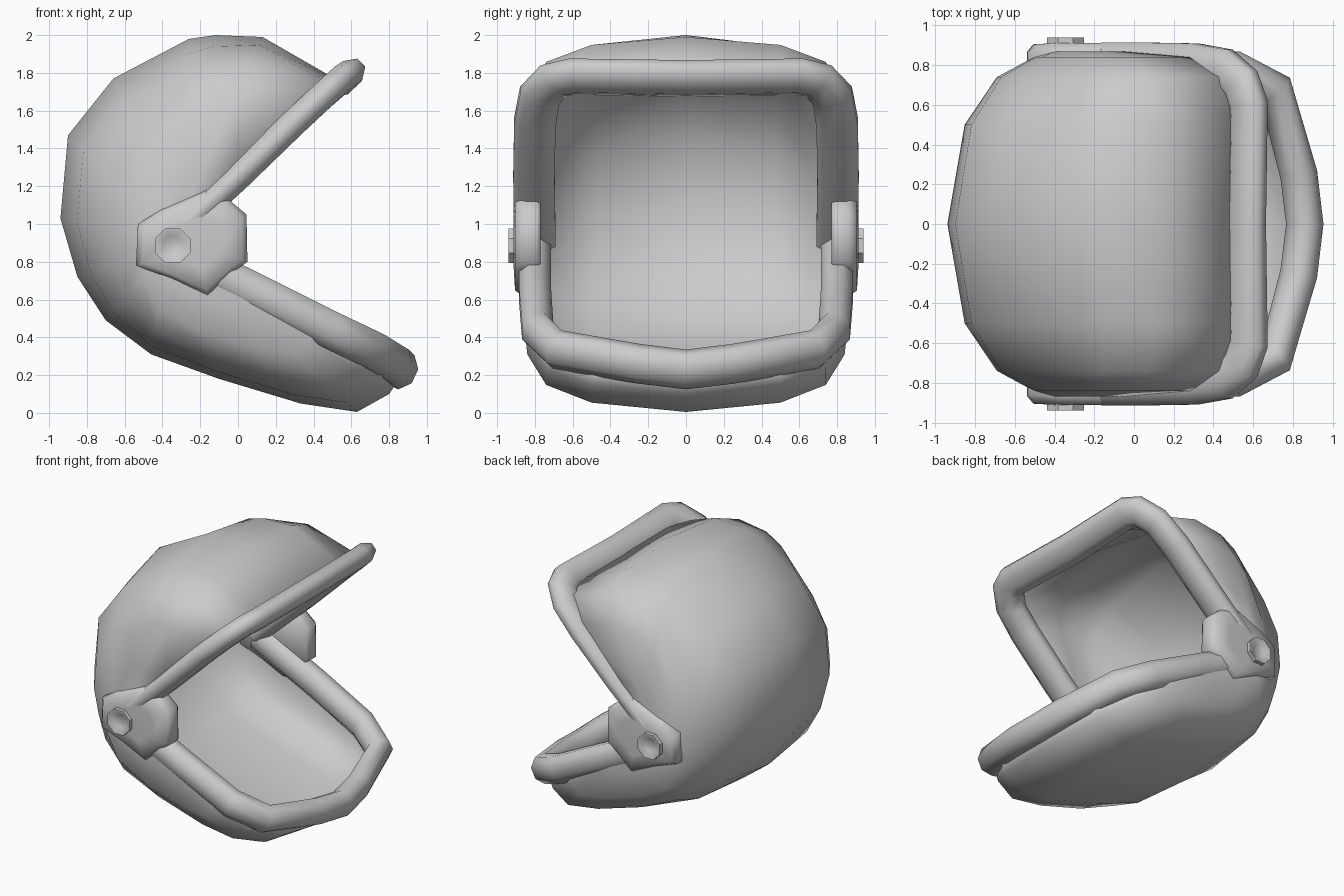
import bpy, bmesh, math
from mathutils import Vector

cube = bpy.data.objects.get("Cube")
if cube:
    bpy.data.objects.remove(cube, do_unlink=True)

grey = bpy.data.materials.new("plain grey")
grey.use_nodes = True
COLOUR = (0.6, 0.6, 0.6, 1)
grey.diffuse_color = COLOUR
grey.node_tree.nodes["Principled BSDF"].inputs["Base Color"].default_value = COLOUR


def loft(name, rings, closed, caps=False, angle=50, pivot=None):
    """Join rings of points into a smooth shaded mesh object."""
    bm = bmesh.new()
    rows = [[bm.verts.new(p) for p in ring] for ring in rings]
    n = len(rows[0])
    for a, b in zip(rows, rows[1:]):
        for i in range(n if closed else n - 1):
            j = (i + 1) % n
            bm.faces.new((a[i], a[j], b[j], b[i]))
    if caps:
        bm.faces.new(rows[0])
        bm.faces.new(rows[-1])
    bmesh.ops.remove_doubles(bm, verts=bm.verts, dist=0.0005)
    bmesh.ops.recalc_face_normals(bm, faces=bm.faces)
    # Open surfaces must face away from their pivot
    if pivot and sum(f.normal.dot(f.calc_center_median() - pivot) for f in bm.faces) < 0:
        bmesh.ops.reverse_faces(bm, faces=bm.faces)
    mesh = bpy.data.meshes.new(name)
    bm.to_mesh(mesh)
    bm.free()
    mesh.materials.append(grey)
    obj = bpy.data.objects.new(name, mesh)
    bpy.context.collection.objects.link(obj)
    bpy.ops.object.select_all(action='DESELECT')
    obj.select_set(True)
    bpy.context.view_layer.objects.active = obj
    bpy.ops.object.shade_smooth_by_angle(angle=math.radians(angle))
    return obj


# Shell: sections fanned around the hinge axis, each with its x, z and roundness
HINGE = Vector((-0.36, 0, 0.9))
outline = [(0.53, 1.76, -1), (0.13, 1.99, -0.3), (-0.12, 2.0, 0), (-0.26, 1.98, 0.2),
           (-0.66, 1.77, 0.8), (-0.9, 1.47, 1), (-0.94, 1.03, 1), (-0.85, 0.72, 0.9),
           (-0.7, 0.49, 0.55), (-0.46, 0.31, 0.15), (-0.1, 0.18, 0), (0.33, 0.05, 0),
           (0.63, 0.005, 0), (0.8, 0.1, 0.05), (0.86, 0.19, 0.1)]
widths = [0, 0.5, 0.74, 0.84, 0.87, 0.87]
boxy = [1, 1, 0.97, 0.82, 0.4, 0]
curved = [1, 0.945, 0.84, 0.66, 0.35, 0]
rounded = [1, 0.85, 0.57, 0.25, 0.1, 0]
sections = []
for x, z, roundness in outline:
    reach = Vector((x, 0, z)) - HINGE
    target = rounded if roundness > 0 else boxy
    half = [HINGE + reach * (c + (t - c) * abs(roundness)) + Vector((0, w, 0))
            for w, c, t in zip(widths, curved, target)]
    sections.append([Vector((p.x, -p.y, p.z)) for p in half[:0:-1]] + half)
shell = loft("helmet_shell", sections, False, angle=80, pivot=HINGE)
wall = shell.modifiers.new("wall", 'SOLIDIFY')
wall.thickness = 0.05
wall.offset = -1


# Rims: padded tubes lying in the two slanted planes of the opening
def rim(name, half, normal, wide, thick):
    path = [Vector(p) for p in half]
    path += [Vector((p.x, -p.y, p.z)) for p in path[-2::-1]]
    normal = Vector(normal).normalized()
    rings = []
    for i, p in enumerate(path):
        before = (p - path[max(i - 1, 0)]).normalized()
        after = (path[min(i + 1, len(path) - 1)] - p).normalized()
        side = normal.cross(before + after).normalized()
        ring = []
        for k in range(8):
            a = math.tau * (k + 0.5) / 8
            ring.append(p + side * (math.cos(a) * wide * 1.08)
                        + normal * (math.sin(a) * thick * 1.08))
        rings.append(ring)
    return loft(name, rings, True, caps=True, angle=60)


rim("upper_rim", [(-0.38, 0.8, 0.9), (0.0, 0.805, 1.25), (0.3, 0.8, 1.54), (0.45, 0.775, 1.68),
                  (0.54, 0.7, 1.76), (0.575, 0.6, 1.78), (0.565, 0, 1.77)],
    (-0.69, 0, 0.72), 0.11, 0.072)
rim("lower_rim", [(-0.38, 0.8, 0.87), (0.1, 0.8, 0.635), (0.5, 0.785, 0.435), (0.71, 0.68, 0.335),
                  (0.83, 0.25, 0.26), (0.86, 0, 0.23)], (0.43, 0, 0.9), 0.085, 0.1)

# Hinge plates and hollow studs on both sides
plate = [(-0.53, 1.0), (-0.4, 1.08), (-0.17, 1.18), (-0.05, 1.13), (0.045, 1.05),
         (0.05, 0.8), (-0.02, 0.75), (-0.16, 0.62), (-0.35, 0.71), (-0.54, 0.78)]
for place, s in (("front", -1), ("back", 1)):
    rings = [[((x + 0.22) * k - 0.22, s * y, (z - 0.9) * k + 0.9) for x, z in plate]
             for y, k in ((0.77, 0.96), (0.79, 1), (0.865, 1), (0.905, 0.9), (0.912, 0.5))]
    loft(place + "_hinge_plate", rings, True, caps=True, angle=75)
    rings = [[(-0.345 + r * math.cos(math.tau * (k + 0.5) / 8), s * y,
               0.885 + r * math.sin(math.tau * (k + 0.5) / 8)) for k in range(8)]
             for r, y in ((0.1, 0.85), (0.1, 0.94), (0.085, 0.94), (0.05, 0.915))]
    loft(place + "_hinge_stud", rings, True, caps=True, angle=40)
